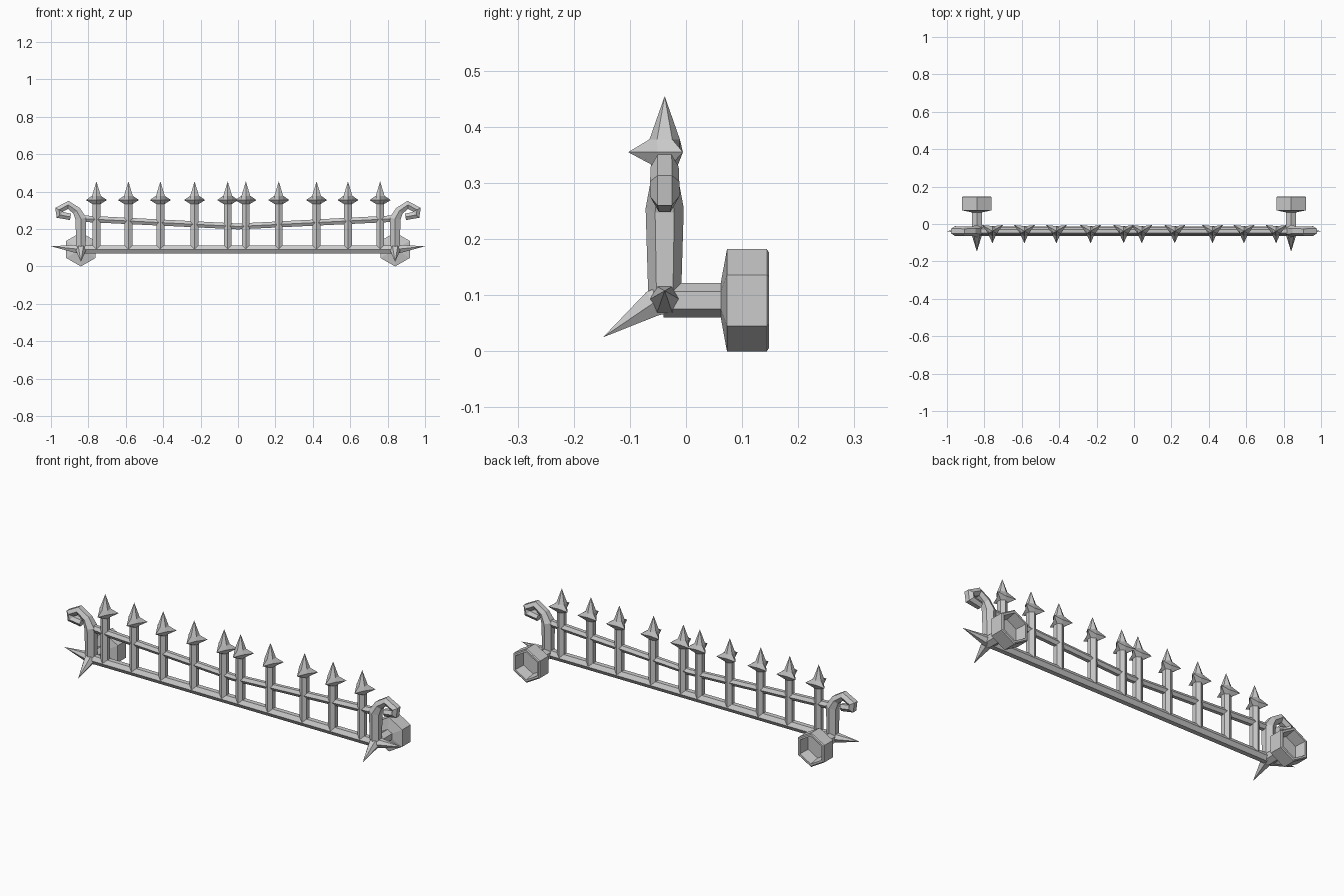
import bpy, bmesh
from math import sin, cos, pi
from mathutils import Vector

if "Cube" in bpy.data.objects:
    bpy.data.objects.remove(bpy.data.objects["Cube"])

Y0 = -0.038  # plane of the fence
X, Y, Z = Vector((1, 0, 0)), Vector((0, 1, 0)), Vector((0, 0, 1))


def loft(name, path, radii, side, axis=None, phase=0.0):
    """Six-sided loft along a path; radius 0 makes a tip, a pair alternates around the ring."""
    pts = [Vector(p) for p in path]
    bm = bmesh.new()
    rings = []
    for i, (p, r) in enumerate(zip(pts, radii)):
        if r == 0:
            rings.append([bm.verts.new(p)])
            continue
        t = axis
        if t is None:
            t = Vector()
            if i > 0:
                t += (p - pts[i - 1]).normalized()
            if i < len(pts) - 1:
                t += (pts[i + 1] - p).normalized()
        n = side.cross(t).normalized()
        pair = r if isinstance(r, tuple) else (r, r)
        rings.append([bm.verts.new(p + pair[k % 2] * (side * cos(k * pi / 3 + phase)
                                                      + n * sin(k * pi / 3 + phase)))
                      for k in range(6)])
    for a, b in zip(rings, rings[1:]):
        for k in range(6):
            j = (k + 1) % 6
            if len(a) == 1:
                bm.faces.new((a[0], b[j], b[k]))
            elif len(b) == 1:
                bm.faces.new((a[k], a[j], b[0]))
            else:
                bm.faces.new((a[k], a[j], b[j], b[k]))
    for ring in (rings[0], rings[-1]):
        if len(ring) == 6:
            bm.faces.new(ring)
    bmesh.ops.recalc_face_normals(bm, faces=bm.faces)
    me = bpy.data.meshes.new(name)
    bm.to_mesh(me)
    bm.free()
    ob = bpy.data.objects.new(name, me)
    bpy.context.collection.objects.link(ob)
    return ob


# Bottom rail with pointed ends
loft("bottom_rail",
     [(-1, Y0, .108), (-.85, Y0, .092), (-.8, Y0, .091), (.8, Y0, .091), (.85, Y0, .092), (1, Y0, .108)],
     [0, .028, .025, .025, .028, 0], Y)

# Sagging top rail
loft("top_rail", [(-.84, Y0, .256), (0, Y0, .214), (.84, Y0, .256)], [.02, .018, .02], Y)

# Pickets with three-barbed spearheads
for i, x in enumerate((-.757, -.586, -.415, -.232, -.055, .042, .218, .42, .588, .76)):
    loft(f"picket_{i + 1}",
         [(x, Y0, z) for z in (.09, .333, .355, .378, .455)],
         [.024, .024, (.026, .065), .027, 0], Y, axis=Z)

for s, tag in ((-1, "left"), (1, "right")):
    # End post running into a curled hook
    curl = [(.84, .09), (.84, .255), (.863, .298), (.908, .329), (.957, .303), (.953, .276), (.895, .265)]
    loft(f"end_post_{tag}", [(s * x, Y0, z) for x, z in curl],
         [.029, .034, .026, .025, .026, .026, .02], Y)
    # Forward-pointing spike
    loft(f"front_spike_{tag}",
         [(s * .84, -.03, .095), (s * .84, -.06, .085), (s * .84, -.148, .025)],
         [.03, .027, 0], X)
    # Arm flaring to a hollow hexagonal cup at the back
    prof = [(-.04, .031), (.062, .031), (.073, .091), (.144, .091), (.148, .085), (.148, .074), (.09, .064)]
    loft(f"back_bracket_{tag}", [(s * .84, y, .091) for y, r in prof],
         [r for y, r in prof], X, axis=Y, phase=pi / 6)
